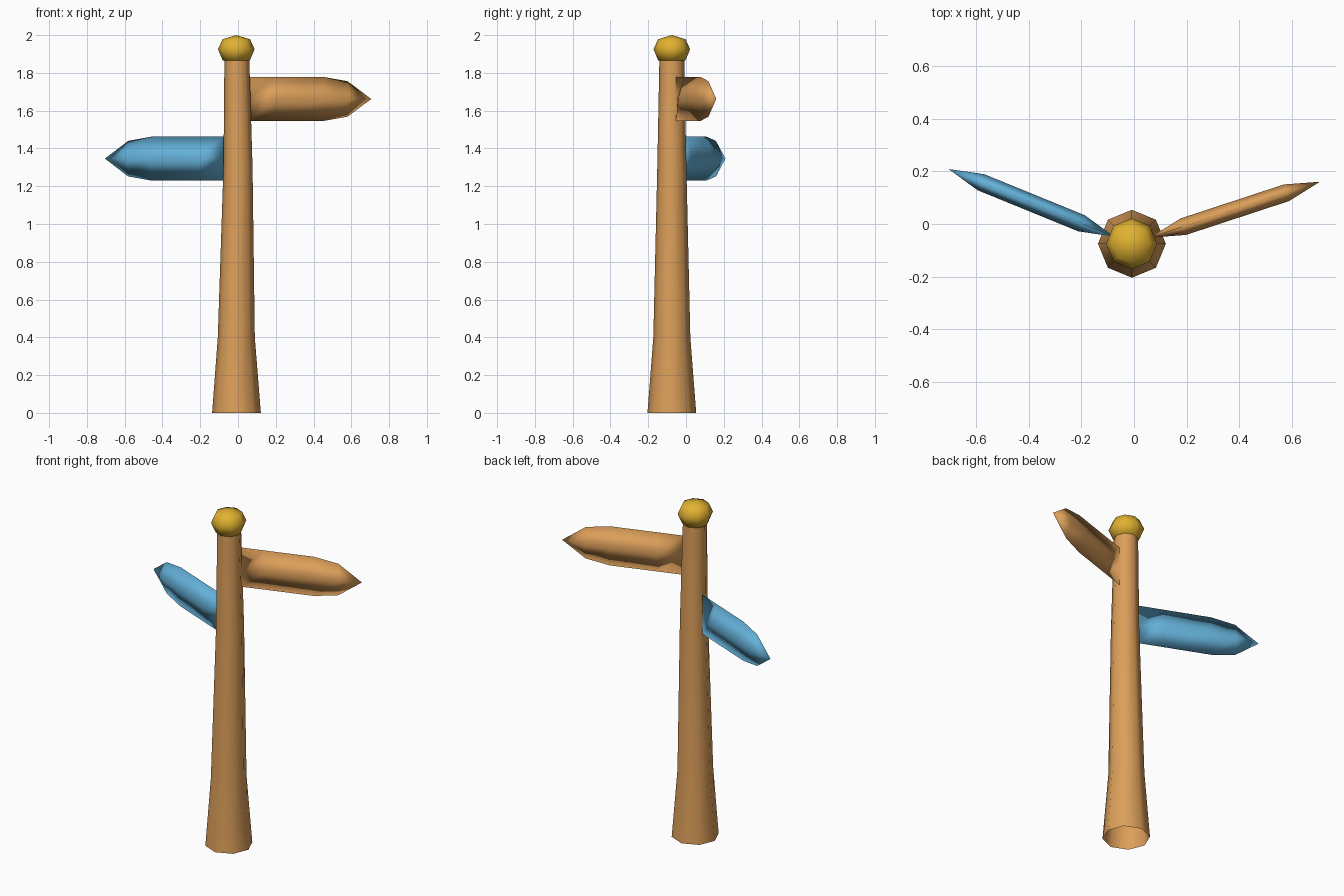
import bpy, bmesh, math
from mathutils import Vector

if "Cube" in bpy.data.objects:
    bpy.data.objects.remove(bpy.data.objects["Cube"])


def material(name, rgb):
    m = bpy.data.materials.new(name)
    m.diffuse_color = (*rgb, 1)
    m.use_nodes = True
    m.node_tree.nodes["Principled BSDF"].inputs["Base Color"].default_value = m.diffuse_color
    return m


WOOD = material("warm_wood", (0.716, 0.347, 0.102))
BLUE = material("sky_blue", (0.127, 0.434, 0.686))
GOLD = material("gold", (0.753, 0.445, 0.03))


def finish(name, bm, mat):
    bmesh.ops.recalc_face_normals(bm, faces=bm.faces[:])
    me = bpy.data.meshes.new(name)
    bm.to_mesh(me)
    bm.free()
    me.materials.append(mat)
    for p in me.polygons:
        p.use_smooth = True
    ob = bpy.data.objects.new(name, me)
    bpy.context.collection.objects.link(ob)
    return ob


def loft(bm, rings):
    """Bridge closed rings; a ring of one point makes a tip."""
    rows = [[bm.verts.new(p) for p in ring] for ring in rings]
    for a, b in zip(rows, rows[1:]):
        n = max(len(a), len(b))
        for i in range(n):
            j = (i + 1) % n
            if len(b) == 1:
                bm.faces.new((a[i], a[j], b[0]))
            elif len(a) == 1:
                bm.faces.new((a[0], b[j], b[i]))
            else:
                bm.faces.new((a[i], a[j], b[j], b[i]))


def octagon(cx, z, r):
    if r == 0:
        return [(cx, -0.075, z)]
    return [(cx + r * math.cos(k * math.pi / 4),
             -0.075 + r * math.sin(k * math.pi / 4), z) for k in range(8)]


# Tapered eight-sided post, open at the foot
bm = bmesh.new()
loft(bm, [octagon(*p) for p in ((-0.008, 0, 0.129), (-0.009, 0.4, 0.098),
                                (0.0, 1.3, 0.077), (-0.006, 1.866, 0.066))])
finish("post", bm, WOOD)

# Faceted ball on top
bm = bmesh.new()
loft(bm, [octagon(-0.009, z, r) for z, r in ((1.866, 0), (1.866, 0.072), (1.925, 0.097),
                                             (1.978, 0.073), (2.0, 0))])
finish("top_ball", bm, GOLD)


def board(name, root, angle, mat):
    """Pointed board: thin at the rim, thick along its middle line."""
    d = Vector((math.cos(angle), math.sin(angle), 0))
    n = Vector((-d.y, d.x, 0))
    up = Vector((0, 0, 1))
    root = Vector(root)
    rings = []
    # distance along board, half height, half thickness
    for s, h, t in ((0, 0.117, 0), (0.134, 0.117, 0.033), (0.41, 0.117, 0.033),
                    (0.547, 0.094, 0.033), (0.68, 0, 0)):
        c = root + d * s
        rings.append([c + up * h, c + n * t, c - up * h, c - n * t] if h else [c])
    bm = bmesh.new()
    loft(bm, rings)
    bmesh.ops.remove_doubles(bm, verts=bm.verts[:], dist=0.0005)
    finish(name, bm, mat)


# Two direction boards
board("upper_board", (0.06, -0.052, 1.662), math.radians(18.2), WOOD)
board("lower_board", (-0.075, -0.048, 1.346), math.radians(180 - 22.2), BLUE)
